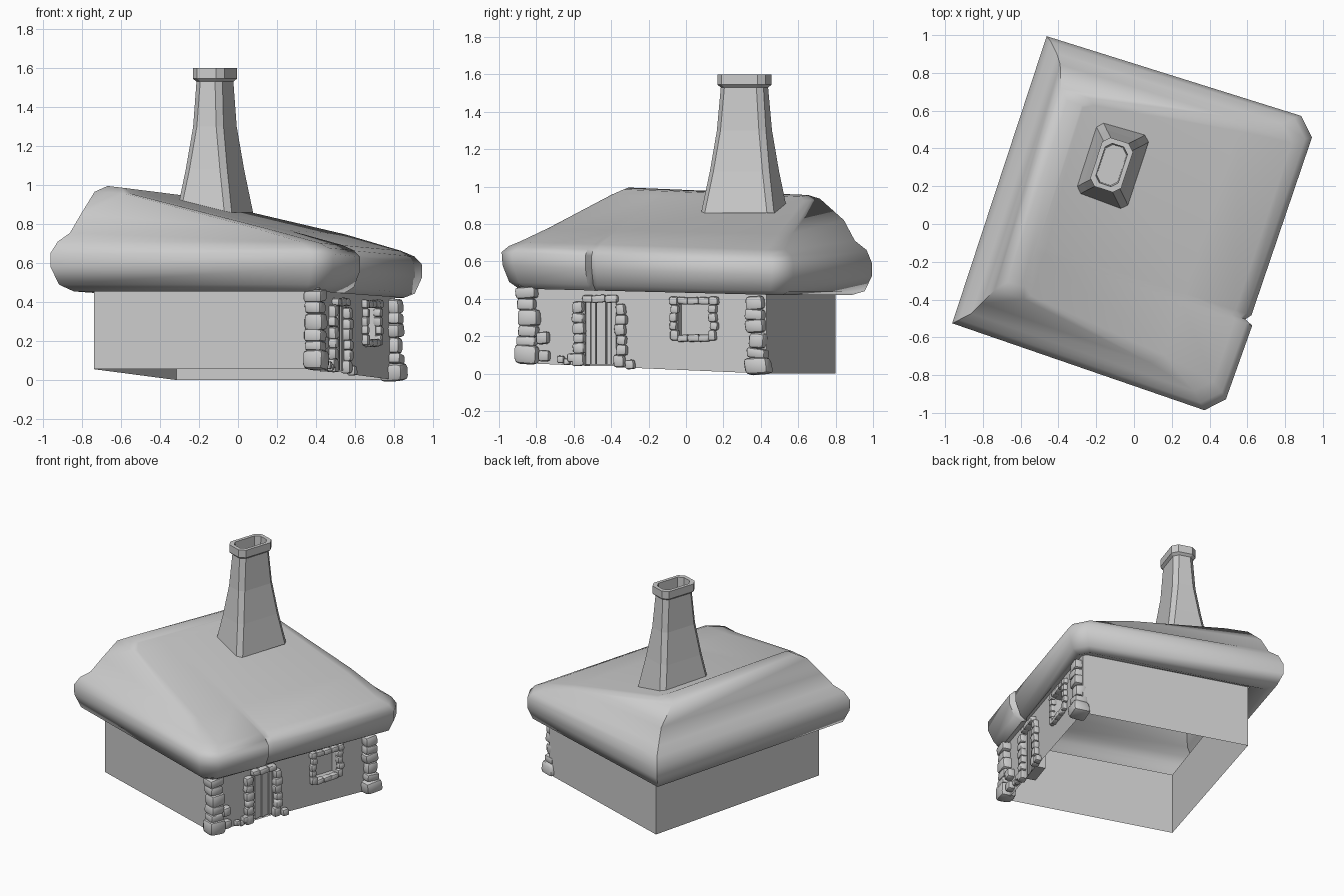
import bpy, bmesh, math, random
from mathutils import Vector, Matrix

if "Cube" in bpy.data.objects:
    bpy.data.objects.remove(bpy.data.objects["Cube"])

random.seed(4)
TURN = math.radians(-18.2)   # whole cottage is turned on the ground


def ground(v):
    """Bottom edge height: the cottage base slopes down to the back."""
    return 0.055 - 0.041 * (v + 0.68)


def finish(bm, name, angle=None):
    mesh = bpy.data.meshes.new(name)
    bm.to_mesh(mesh)
    bm.free()
    ob = bpy.data.objects.new(name, mesh)
    bpy.context.collection.objects.link(ob)
    ob.rotation_euler.z = TURN
    if angle:
        bpy.ops.object.select_all(action='DESELECT')
        ob.select_set(True)
        bpy.context.view_layer.objects.active = ob
        bpy.ops.object.shade_smooth_by_angle(angle=math.radians(angle))
    return ob


def loft(bm, rings):
    rows = [[bm.verts.new(p) for p in r] for r in rings]
    for a, b in zip(rows, rows[1:]):
        n = len(a)
        for i in range(n):
            j = (i + 1) % n
            bm.faces.new((a[i], a[j], b[j], b[i]))
    return rows


def quad(bm, *pts):
    bm.faces.new([bm.verts.new(p) for p in pts])


# --- Thatched roof: lofted rings, squared at the left, clipped at the right
def roof_ring(u0, u1, v0, v1, zf, zb, drop, ch, g):
    pts = [(u0, v0 + .02 * (ch > .05)), (u1 - ch, v0), (u1, v0 + ch),
           (u1 + .3 * g, -.315), (u1 - g, -.295), (u1 - .3 * g, -.265),
           (u1, v1 - ch), (u1 - ch, v1), (u0, v1 - .02 * (ch > .05))]
    out = []
    for u, v in pts:
        t = (v - v0) / (v1 - v0)
        out.append((u, v, zf + (zb - zf) * t - drop * (u - u0) / (u1 - u0)))
    return out


bm = bmesh.new()
rows = loft(bm, [roof_ring(*r) for r in [
    (-.56, .62, -.69, .66, .48, .45, 0, .03, 0),
    (-.65, .67, -.74, .74, .455, .42, 0, .06, .02),
    (-.715, .72, -.785, .79, .49, .44, 0, .08, .03),
    (-.75, .752, -.815, .82, .58, .52, 0, .09, .035),
    (-.75, .752, -.82, .82, .65, .59, 0, .09, .035),
    (-.72, .72, -.79, .80, .71, .66, .03, .09, .03),
    (-.67, .66, -.74, .75, .755, .71, .05, .08, .02),
    (-.635, .37, -.67, .70, .85, .82, .075, .06, 0),
    (-.59, -.40, -.56, .56, .965, .935, .01, .03, 0),
    (-.54, -.45, -.50, .51, .995, .955, .01, .01, 0)]])
bm.faces.new(rows[-1])
bmesh.ops.recalc_face_normals(bm, faces=bm.faces)
finish(bm, "thatched_roof", 50)

# --- Walls: plain on three sides, door and window recesses on the right
U0, U1, V0, V1, TOP = -.55, .63, -.69, .66, .5
DOOR = (-.36, -.185, None, .385)
WINDOW = (.165, .345, .20, .37)
bm = bmesh.new()
for a, b in [((U1, V1), (U0, V1)), ((U0, V1), (U0, V0)), ((U0, V0), (U1, V0))]:
    quad(bm, (*a, ground(a[1])), (*b, ground(b[1])), (*b, TOP), (*a, TOP))


def panel(va, vb, za=None, zb=TOP):
    quad(bm, (U1, va, ground(va) if za is None else za),
         (U1, vb, ground(vb) if za is None else za), (U1, vb, zb), (U1, va, zb))


panel(V0, DOOR[0])
panel(DOOR[0], DOOR[1], DOOR[3])
panel(DOOR[1], WINDOW[0])
panel(WINDOW[0], WINDOW[1], None, WINDOW[2])
panel(WINDOW[0], WINDOW[1], WINDOW[3])
panel(WINDOW[1], V1)
for (va, vb, za, zb), depth in ((DOOR, .07), (WINDOW, .05)):
    za = ground(va) if za is None else za
    loop = [(va, za), (vb, za), (vb, zb), (va, zb)]
    r = loft(bm, [[(U1, *p) for p in loop], [(U1 - depth, *p) for p in loop]])
    bm.faces.new(r[-1])
finish(bm, "walls")

# --- Chimney: clipped-corner shaft with a cap and an open flue
CX, CY = -.21, .26


def chimney_ring(hu, hv, z, c):
    pts = [(hu, hv - c), (hu - c, hv), (c - hu, hv), (-hu, hv - c),
           (-hu, c - hv), (c - hu, -hv), (hu - c, -hv), (hu, c - hv)]
    return [(CX + a, CY + b, z) for a, b in pts]


bm = bmesh.new()
rows = loft(bm, [chimney_ring(*r) for r in [
    (.148, .205, .86, .03), (.112, .168, 1.08, .03), (.082, .138, 1.30, .03),
    (.070, .120, 1.53, .03), (.086, .136, 1.545, .035), (.086, .136, 1.60, .035),
    (.062, .110, 1.60, .03), (.058, .105, 1.42, .03)]])
bm.faces.new(rows[-1])
bmesh.ops.recalc_face_normals(bm, faces=bm.faces)
finish(bm, "chimney")


# --- Stones: bevelled, slightly warped blocks
def stone(target, u, v, z, su, sv, sz):
    b = bmesh.new()
    bmesh.ops.create_cube(b, size=1)
    for p in b.verts:
        p.co = Vector((p.co.x * su, p.co.y * sv, p.co.z * sz))
        p.co *= random.uniform(.9, 1.08)
    bmesh.ops.bevel(b, geom=b.edges[:], offset=min(su, sv, sz) * .27, segments=2,
                    profile=.5, affect='EDGES')
    rot = Matrix.Rotation(random.uniform(-.1, .1), 4, 'X')
    bmesh.ops.transform(b, matrix=Matrix.Translation((u, v, z)) @ rot, verts=b.verts)
    tmp = bpy.data.meshes.new("tmp")
    b.to_mesh(tmp)
    b.free()
    target.from_mesh(tmp)
    bpy.data.meshes.remove(tmp)


# Corner columns of stacked stones
for name, v, sizes in (("front_corner_stones", -.675, (.10, .045, .06, .085, .06, .06, .06)),
                       ("back_corner_stones", .61, (.085, .05, .085, .07, .055, .07))):
    bm = bmesh.new()
    z = ground(v) - .003
    for i, h in enumerate(sizes):
        w = .13 if i == 0 else random.uniform(.09, .115)
        stone(bm, .64, v + random.uniform(-.01, .01), z + h / 2, w * .9, w, h + .004)
        z += h
    finish(bm, name, 40)

# Door surround: two jambs and a lintel
bm = bmesh.new()
for v in (-.395, -.155):
    z = ground(v)
    for h in (.065, .055, .05, .06, .05, .06):
        stone(bm, .64, v + random.uniform(-.008, .008), z + h / 2, .055,
              random.uniform(.05, .07), h + .003)
        z += h
for v, w in ((-.34, .06), (-.275, .075), (-.205, .065)):
    stone(bm, .64, v, .40, .055, w, .04)
finish(bm, "door_stones", 40)

# Window surround
bm = bmesh.new()
for v in (.145, .365):
    for z, h in ((.205, .055), (.255, .045), (.30, .05), (.345, .045), (.39, .045)):
        stone(bm, .638, v + random.uniform(-.006, .006), z, .045,
              random.uniform(.035, .05), h)
for z in (.19, .39):
    for v, w in ((.195, .06), (.255, .065), (.315, .06)):
        stone(bm, .638, v, z, .045, w, .038)
finish(bm, "window_stones", 40)

# Loose stones along the wall foot
bm = bmesh.new()
for v, z, s in ((-.59, .19, .065), (-.58, .095, .06), (-.49, .075, .04),
                (-.455, .065, .035), (-.43, .085, .045), (-.10, .05, .05)):
    stone(bm, .65, v, z, s * .9, s, s)
finish(bm, "loose_stones", 40)

# --- Plank door
bm = bmesh.new()
n = 6
w = (DOOR[1] - DOOR[0]) / n
for i in range(n):
    v = DOOR[0] + (i + .5) * w
    z0, z1 = .05, DOOR[3]
    m = Matrix.Translation((.61 + .006 * (i % 2), v, (z0 + z1) / 2)) @ \
        Matrix.Diagonal((.025, w * .86, z1 - z0, 1))
    bmesh.ops.create_cube(bm, size=1, matrix=m)
finish(bm, "plank_door")
